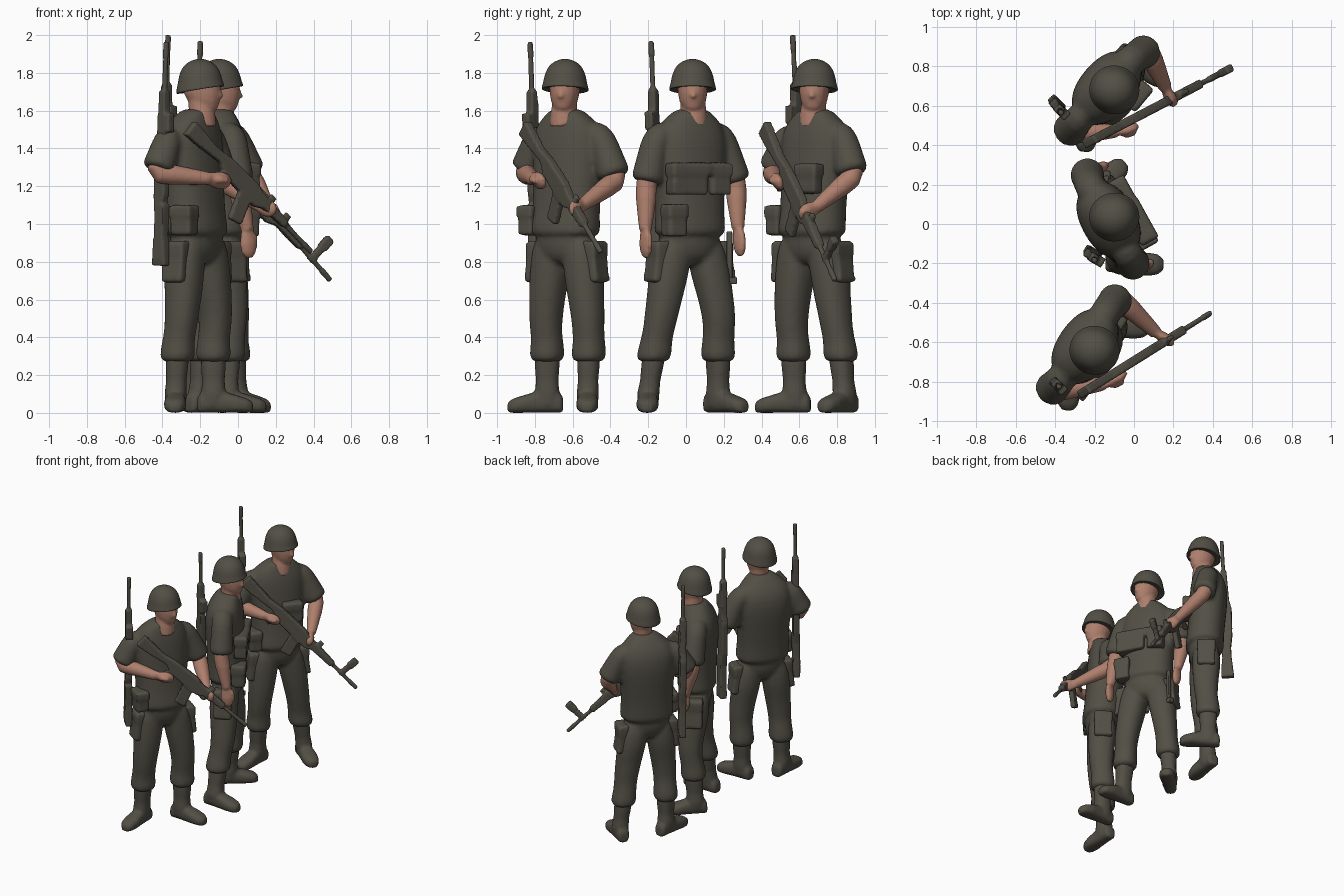
import bpy, bmesh, math
from mathutils import Vector as V

if "Cube" in bpy.data.objects:
    bpy.data.objects.remove(bpy.data.objects["Cube"])

def material(name, col):
    m = bpy.data.materials.new(name)
    m.diffuse_color = (*col, 1)
    m.use_nodes = True
    m.node_tree.nodes["Principled BSDF"].inputs["Base Color"].default_value = m.diffuse_color
    return m
OLIVE = material("olive_cloth", (0.085, 0.078, 0.06))
SKIN = material("skin", (0.42, 0.21, 0.15))
UP = V((0, 0, 1))

def loft(bm, rings, n=16, p=2.3):
    """rings: (centre, half-axis A, half-axis B); superellipse sections, capped."""
    loops = []
    for c, a, b in rings:
        loop = []
        for i in range(n):
            t = 2 * math.pi * i / n
            x, y = math.cos(t), math.sin(t)
            x, y = [math.copysign(abs(k) ** (2 / p), k) for k in (x, y)]
            loop.append(bm.verts.new(c + a * x + b * y))
        loops.append(loop)
    for l0, l1 in zip(loops, loops[1:]):
        for i in range(n):
            bm.faces.new((l0[i], l0[(i + 1) % n], l1[(i + 1) % n], l1[i]))
    bm.faces.new(loops[0])
    bm.faces.new(loops[-1])

def tube(bm, pts, radii, flat=1.0, side=None):
    """round limb following points; flat squashes one half-axis"""
    rings = []
    for i, c in enumerate(pts):
        d = (pts[min(i + 1, len(pts) - 1)] - pts[max(i - 1, 0)]).normalized()
        a = d.cross(side or V((0.3, 0.5, 0.1))).normalized()
        rings.append((c, a * radii[i], d.cross(a) * radii[i] * flat))
    loft(bm, rings, p=2)

def block(bm, c, f, l, u):
    """box from centre and three half-axes"""
    vs = {(i, j, k): bm.verts.new(c + f * i + l * j + u * k)
          for i in (-1, 1) for j in (-1, 1) for k in (-1, 1)}
    for ax in range(3):
        for s in (-1, 1):
            q = []
            for m, n in ((-1, -1), (1, -1), (1, 1), (-1, 1)):
                key = [m, n]
                key.insert(ax, s)
                q.append(vs[tuple(key)])
            bm.faces.new(q)

def finish(bm, name, mat, sub=0, voxel=0, smooth=0, bevel=0):
    bmesh.ops.recalc_face_normals(bm, faces=bm.faces[:])
    me = bpy.data.meshes.new(name)
    bm.to_mesh(me)
    bm.free()
    for f in me.polygons:
        f.use_smooth = True
    me.materials.append(mat)
    ob = bpy.data.objects.new(name, me)
    bpy.context.collection.objects.link(ob)
    if bevel:
        b = ob.modifiers.new("bevel", 'BEVEL')
        b.width, b.segments = bevel, 3
    if sub:
        ob.modifiers.new("round", 'SUBSURF').levels = sub
        ob.modifiers["round"].render_levels = sub
    if voxel:
        r = ob.modifiers.new("fuse", 'REMESH')
        r.mode, r.voxel_size, r.use_smooth_shade = 'VOXEL', voxel, True
    if smooth:
        s = ob.modifiers.new("soften", 'SMOOTH')
        s.factor, s.iterations = 0.5, smooth

def rifle(name, butt, muzzle, down, carried=True, bipod=False):
    butt, muzzle = V(butt), V(muzzle)
    L = (muzzle - butt).length
    a = (muzzle - butt) / L
    d = (down - a * down.dot(a)).normalized()
    s = a.cross(d)
    P = lambda u, v: butt + a * u * L + d * v
    bm = bmesh.new()
    # stock, receiver and fore-end outline
    deep = .06 if carried else .04
    prof = [(0, -.035), (0, .06), (.1, .05), (.26, .025), (.32, deep), (.57, deep),
            (.62, .03), (.78, .02), (.78, -.022), (.56, -.03), (.5, -.045), (.3, -.038), (.2, -.02)]
    sides = [[bm.verts.new(P(u, v) + s * w) for u, v in prof] for w in (-.023, .023)]
    for i in range(len(prof)):
        j = (i + 1) % len(prof)
        bm.faces.new((sides[0][i], sides[0][j], sides[1][j], sides[1][i]))
    for f in sides:
        bm.faces.new(f)
    # barrel and muzzle
    tube(bm, [P(.7, 0), P(.93, 0), P(.935, 0), P(1, 0)], [.015, .014, .017, .015])
    if carried:
        m = (d + a * .3).normalized()
        block(bm, P(.49, .05) + m * .07, m.cross(s) * .042, s * .018, m * .085)   # magazine
        g = (d - a * .45).normalized()
        block(bm, P(.33, .04) + g * .045, g.cross(s) * .02, s * .016, g * .05)    # grip
        block(bm, P(.63, -.035), a * .02, s * .012, d * .03)                      # rear sight
    else:
        block(bm, P(.64, .035), a * .05, s * .025, d * .025)
        block(bm, P(.15, .01), a * .15, s * .026, d * .034)
    if bipod:
        block(bm, P(.86, -.06), a * .02, s * .016, d * .075)
        block(bm, P(.86, -.12), a * .026, s * .02, d * .035)
    finish(bm, name, OLIVE, voxel=.0085, smooth=2)

def soldier(tag, yaw, head_yaw, head, chest, pelvis, legs, arms, pouches):
    F = V((math.cos(yaw), math.sin(yaw), 0))
    S = V((-F.y, F.x, 0))
    at = lambda c, z: V((c[0], c[1], z))
    # shirt and trousers
    bm = bmesh.new()
    rings = []
    for z, ry, rx in ((.94, .19, .135), (.95, .203, .148), (1.05, .19, .138), (1.2, .197, .14),
                      (1.35, .212, .145), (1.46, .208, .138), (1.53, .18, .115),
                      (1.575, .125, .09), (1.615, .08, .075)):
        t = min(1, max(0, (z - .95) / .4))
        c = at(pelvis, z).lerp(at(chest, z), t)
        if z > 1.5:
            c = c.lerp(at(head, z), (z - 1.5) / .15)
        rings.append((c, F * rx, S * ry))
    loft(bm, rings)
    loft(bm, [(at(pelvis, z), F * a, S * b) for z, a, b in
              ((.78, .07, .09), (.84, .115, .15), (.92, .12, .17), (1.0, .12, .17))])
    for hip, knee, ankle, toe, sgn in legs:
        h, k, an = at(hip, .9), at(knee, .5), at(ankle, .1)
        rings = []
        for z, r in ((.95, .08), (.86, .1), (.74, .105), (.62, .094), (.52, .088), (.45, .082),
                     (.38, .082), (.32, .09), (.285, .088), (.265, .06)):
            c = k.lerp(h, (z - .5) / .4) if z > .5 else an.lerp(k, (z - .1) / .4)
            rings.append((c + F * (.012 if .4 < z < .7 else 0), F * r * 1.03, S * r))
        loft(bm, rings)
    for sh, el, wr, tip in arms:
        sh, el = V(sh), V(el)
        sh = sh.lerp(at(chest, 1.47), .07)
        inner = sh.lerp(at(chest, 1.5), .45)
        tube(bm, [inner, sh, sh.lerp(el, .3), sh.lerp(el, .7), sh.lerp(el, .88), sh.lerp(el, .93)],
             [.075, .077, .08, .085, .092, .06])
    finish(bm, tag + "_shirt_and_trousers", OLIVE, sub=1, voxel=.015, smooth=2)

    # boots
    bm = bmesh.new()
    for hip, knee, ankle, toe, sgn in legs:
        an, d = at(ankle, 0), (at(toe, 0) - at(ankle, 0)).normalized()
        w = d.cross(UP)
        k = at(knee, 0)
        loft(bm, [(an.lerp(k, max(0, (z - .1) / .4)) + UP * z, d * r, w * r * .9)
                  for z, r in ((.04, .06), (.1, .066), (.17, .06), (.25, .066), (.33, .068))])
        loft(bm, [(an + d * t + UP * hh, w * ww, UP * hh) for t, ww, hh in
                  ((-.085, .03, .04), (-.07, .046, .052), (0, .05, .06), (.07, .055, .055),
                   (.13, .06, .046), (.18, .052, .038), (.21, .028, .028))], p=2.6)
    finish(bm, tag + "_boots", OLIVE, voxel=.012, smooth=2)

    # bare arms and hands
    bm = bmesh.new()
    for sh, el, wr, tip in arms:
        sh, el, wr, tip = V(sh), V(el), V(wr), V(tip)
        tube(bm, [sh.lerp(el, .6), sh.lerp(el, .92), el.lerp(wr, .06), el.lerp(wr, .3),
                  el.lerp(wr, .7), wr], [.056, .056, .055, .054, .043, .034])
        d = tip - wr
        tube(bm, [wr - d * .1, wr + d * .2, wr + d * .5, wr + d * .8, tip],
             [.033, .042, .05, .042, .02], .6, S)
        th = wr + d * .25 + F * .035
        tube(bm, [wr + d * .1, th, th + d * .35 + F * .008], [.02, .02, .012])
    finish(bm, tag + "_arms_and_hands", SKIN, voxel=.011, smooth=2)

    # head and neck
    hf = V((math.cos(head_yaw), math.sin(head_yaw), 0))
    hs = V((-hf.y, hf.x, 0))
    H = at(head, 0)
    bm = bmesh.new()
    loft(bm, [(H + hf * o + UP * z, hf * a, hs * b) for z, o, a, b in
              ((1.602, .05, .032, .03), (1.615, .04, .055, .05), (1.65, .02, .085, .07),
               (1.69, .012, .1, .078), (1.74, .008, .1, .082), (1.8, 0, .08, .07))], p=2)
    tube(bm, [H + UP * z + F * o for z, o in ((1.52, .01), (1.58, .012), (1.67, 0))], [.078, .07, .065])
    tube(bm, [H + hf * .1 + UP * 1.715, H + hf * .114 + UP * 1.675, H + hf * .097 + UP * 1.665],
         [.01, .015, .01])
    finish(bm, tag + "_head", SKIN, voxel=.011, smooth=2)

    # helmet, with brim lower at the back
    bm = bmesh.new()
    tilt = lambda k: hf + UP * k
    loft(bm, [(H + UP * z, tilt(k) * r * 1.03, hs * r) for z, r, k in
              ((1.718, .1, .17), (1.706, .124, .17), (1.715, .127, .15), (1.745, .117, .08),
               (1.78, .112, 0), (1.82, .098, 0), (1.85, .074, 0), (1.868, .04, 0), (1.874, .012, 0))],
         n=24, p=2)
    finish(bm, tag + "_helmet", OLIVE, sub=1)

    # belt and chest pouches, thigh pockets
    bm = bmesh.new()
    for f, l, z, hf_, hl, hz in pouches:
        block(bm, at(pelvis, z) + F * f + S * l, F * hf_, S * hl, UP * hz)
        block(bm, at(pelvis, z + hz * .6) + F * f + S * l, F * (hf_ + .006), S * (hl + .005), UP * hz * .4)
    for hip, knee, ankle, toe, sgn in legs:
        c = at(knee, .8).lerp(at(hip, .8), .7)
        block(bm, c + S * sgn * .085, F * .065, S * .034, UP * .11 + S * sgn * -.014)
        block(bm, c + S * sgn * .085 + UP * .07, F * .068, S * .034, UP * .035)
    finish(bm, tag + "_pouches", OLIVE, voxel=.013, smooth=4)

R = math.radians
hip_bag = (.05, -.185, 1.02, .064, .045, .08)
# near soldier
soldier("near_soldier", R(-35), R(-12), (-.2, -.64), (-.25, -.62), (-.22, -.64),
        [((-.27, -.71), (-.31, -.735), (-.33, -.735), (-.335, -.95), -1),
         ((-.16, -.56), (-.13, -.51), (-.13, -.52), (.1, -.525), 1)],
        [((-.37, -.79, 1.47), (-.43, -.85, 1.27), (-.15, -.81, 1.24), (-.04, -.75, 1.22)),
         ((-.14, -.44, 1.47), (-.08, -.37, 1.23), (.11, -.55, 1.1), (.2, -.61, 1.07))],
        [hip_bag])
rifle("near_carried_rifle", (-.25, -.85, 1.52), (.39, -.45, .85), -UP)
rifle("near_slung_rifle", (-.42, -.785, .78), (-.38, -.825, 1.965), V((.5, -.5, 0)), False)
# middle soldier
soldier("middle_soldier", R(29), R(2), (-.1, .035), (-.13, .02), (-.11, .02),
        [((-.07, -.06), (-.05, -.14), (-.06, -.2), (.1, -.205), -1),
         ((-.16, .1), (-.17, .17), (-.2, .17), (-.07, .29), 1)],
        [((-.02, -.17, 1.47), (0, -.21, 1.2), (.05, -.215, .97), (.06, -.21, .82)),
         ((-.23, .2, 1.47), (-.24, .265, 1.2), (-.19, .275, .98), (-.16, .29, .83))],
        [(.1, -.15, 1.02, .05, .055, .085), (.115, -.08, 1.24, .045, .105, .085),
         (.115, .11, 1.24, .04, .06, .085)])
rifle("middle_slung_rifle", (-.22, -.14, .8), (-.2, -.185, 1.97), V((.5, -.3, 0)), False)
bm = bmesh.new()   # tool hanging at the hip
block(bm, V((-.14, .23, .83)), V((.012, 0, 0)), V((0, .015, 0)), UP * .13)
block(bm, V((-.14, .235, .7)), V((.02, 0, 0)), V((0, .035, 0)), UP * .018)
finish(bm, "middle_hip_tool", OLIVE, bevel=.006)
# far soldier
soldier("far_soldier", R(-40), R(-8), (-.1, .68), (-.14, .69), (-.12, .665),
        [((-.17, .59), (-.21, .565), (-.23, .575), (-.25, .37), -1),
         ((-.07, .74), (-.04, .8), (-.01, .84), (.19, .7), 1)],
        [((-.28, .53, 1.47), (-.34, .46, 1.27), (-.09, .47, 1.24), (.02, .5, 1.21)),
         ((-.01, .84, 1.47), (.07, .885, 1.25), (.16, .69, 1.09), (.2, .6, 1.04))],
        [hip_bag, (.12, .08, 1.24, .035, .07, .08)])
rifle("far_carried_rifle", (-.22, .42, 1.52), (.49, .79, .7), -UP, bipod=True)
rifle("far_slung_rifle", (-.4, .62, .83), (-.37, .565, 2.0), V((.5, -.5, 0)), False)
